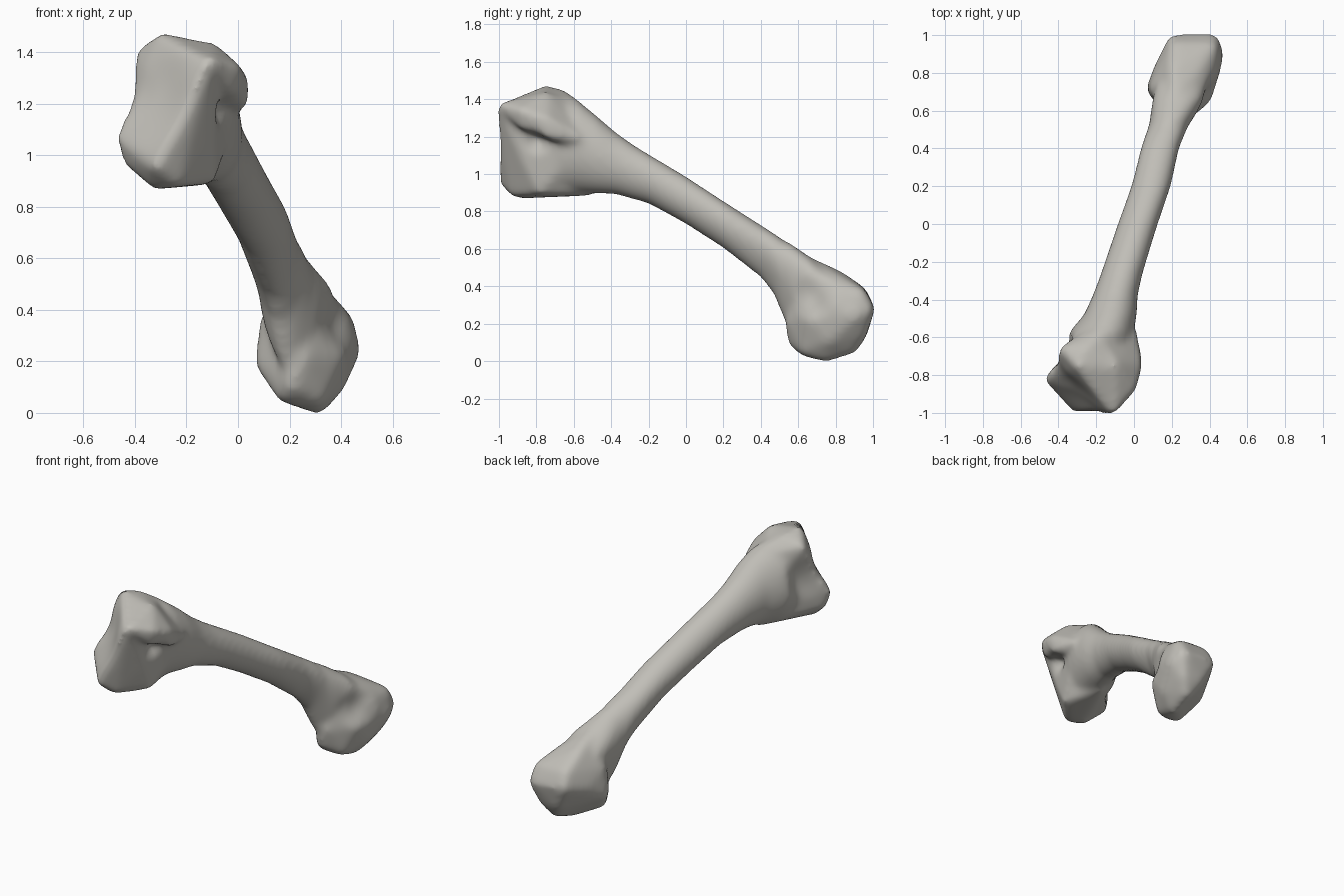
import bpy
import bmesh
import math
from mathutils import Vector

default_cube = bpy.data.objects.get("Cube")
if default_cube:
    bpy.data.objects.remove(default_cube, do_unlink=True)


def add_hull(bm, points, rounding):
    """Add a convex lump spanning the given corners, each rounded off by a small ball."""
    corners = [Vector(point) for point in points]
    middle = sum(corners, Vector()) / len(corners)
    balls = bmesh.new()
    for corner in corners:
        inset = corner + (middle - corner).normalized() * rounding
        ball = bmesh.ops.create_icosphere(balls, subdivisions=2, radius=rounding)
        bmesh.ops.translate(balls, verts=ball["verts"], vec=inset)

    shell = bmesh.new()
    for vertex in balls.verts:
        shell.verts.new(vertex.co)
    balls.free()
    bmesh.ops.convex_hull(shell, input=shell.verts)
    loose = [vertex for vertex in shell.verts if not vertex.link_faces]
    bmesh.ops.delete(shell, geom=loose, context="VERTS")
    bmesh.ops.recalc_face_normals(shell, faces=shell.faces)
    scratch = bpy.data.meshes.new("scratch")
    shell.to_mesh(scratch)
    shell.free()
    bm.from_mesh(scratch)
    bpy.data.meshes.remove(scratch)


def add_loft(bm, sections, sides=24):
    """Add a closed tube of upright rings that narrow to a keel toward the lower end."""
    rings = []
    for x, y, z, half_width, half_height in sections:
        keel = max(0, min(.35, y - .1))
        ring = []
        for index in range(sides):
            angle = math.tau * index / sides
            width = half_width * (1 + keel * math.sin(angle))
            offset = Vector((width * math.cos(angle), 0, half_height * math.sin(angle)))
            ring.append(bm.verts.new(Vector((x, y, z)) + offset))
        rings.append(ring)
    faces = [bm.faces.new(rings[0]), bm.faces.new(rings[-1])]
    for first, second in zip(rings, rings[1:]):
        for index in range(sides):
            following = (index + 1) % sides
            faces.append(bm.faces.new((first[index], first[following],
                                       second[following], second[index])))
    bmesh.ops.recalc_face_normals(bm, faces=faces)


def push_dent(mesh, centre, radius, push):
    """Press a soft hollow into the surface around a centre."""
    centre, push = Vector(centre), Vector(push)
    for vertex in mesh.vertices:
        distance = (vertex.co - centre).length / radius
        if distance < 1:
            vertex.co += push * (1 - distance ** 2) ** 2


def apply_modifier(obj, kind, **settings):
    modifier = obj.modifiers.new(kind.title(), kind)
    for key, value in settings.items():
        setattr(modifier, key, value)
    bpy.ops.object.modifier_apply(modifier=modifier.name)


bm = bmesh.new()

# Shaft: centre, half width and half height of each ring
add_loft(bm, [
    (-.22, -.85, 1.12, .09, .16),
    (-.195, -.68, 1.15, .165, .25),
    (-.175, -.58, 1.145, .175, .25),
    (-.125, -.48, 1.105, .14, .21),
    (-.1, -.38, 1.06, .12, .168),
    (-.07, -.28, 1.01, .112, .146),
    (-.045, -.2, .975, .11, .133),
    (.02, 0, .86, .107, .128),
    (.09, .2, .73, .105, .127),
    (.137, .4, .587, .098, .142),
    (.163, .47, .52, .1, .165),
    (.183, .52, .44, .1, .21),
    (.2, .56, .39, .11, .24),
    (.235, .66, .38, .13, .18),
    (.25, .74, .36, .13, .14),
])

# Upper end: flat joint facet on the front, tapering back into the shaft
add_hull(bm, [
    (-.38, -.66, 1.42), (-.3, -.75, 1.475), (-.11, -1, 1.37),
    (-.21, -.99, 1.1), (-.32, -.99, .94), (-.47, -.83, 1.05),
    (-.44, -.81, .96), (-.33, -.88, .87), (-.1, -.87, 1.05),
    (-.1, -.78, .89), (-.12, -.76, 1.44), (-.16, -.5, .89),
    (-.16, -.56, 1.385), (-.24, -.57, 1.37), (-.24, -.93, .88),
    (-.25, -.65, 1.45), (-.03, -.6, 1.09),
], rounding=.025)

# Upper end: side knob that overhangs the notch
add_hull(bm, [
    (-.11, -1, 1.37), (0, -.89, 1.34), (.045, -.75, 1.29),
    (.035, -.72, 1.19), (-.03, -.9, 1.26), (-.11, -.75, 1.44),
    (-.2, -.58, 1.38), (-.2, -.8, 1.25), (0, -.55, 1.18),
    (-.08, -.48, 1.12),
], rounding=.025)

# Lower end: rounded condyle
add_hull(bm, [
    (.2, .55, .09), (.23, .53, .2), (.17, .6, .05), (.3, .62, .03),
    (.31, .74, -.005), (.33, .9, .04), (.28, .965, .13), (.39, .955, .13),
    (.2, 1, .3), (.435, 1, .28), (.21, .96, .385), (.43, .955, .37),
    (.465, .93, .24), (.2, .82, .48), (.35, .82, .46), (.43, .74, .36),
    (.33, .64, .48), (.07, .7, .18), (.09, .7, .37), (.12, .87, .27),
    (.4, .76, .08), (.4, .64, .22), (.21, .64, .55),
], rounding=.05)

bone_mesh = bpy.data.meshes.new("bone")
bm.to_mesh(bone_mesh)
bm.free()
bone = bpy.data.objects.new("long_bone", bone_mesh)
bpy.context.collection.objects.link(bone)
bpy.ops.object.select_all(action="DESELECT")
bone.select_set(True)
bpy.context.view_layer.objects.active = bone

# Fuse the parts into one skin
apply_modifier(bone, "REMESH", mode="VOXEL", voxel_size=.015)
apply_modifier(bone, "SMOOTH", factor=.5, iterations=8)

# Hollows: notch under the knob, joint facet, back of the flare, condyle side
push_dent(bone.data, (-.04, -.8, 1.18), .09, (-.04, .01, 0))
push_dent(bone.data, (-.3, -.87, 1.2), .22, (.02, .02, 0))
push_dent(bone.data, (-.38, -.7, 1.2), .18, (.03, 0, -.01))
push_dent(bone.data, (.4, .68, .34), .14, (-.035, .01, 0))

apply_modifier(bone, "SMOOTH", factor=.5, iterations=14)

# Bone colour
material = bpy.data.materials.new("bone grey")
material.use_nodes = True
colour = (.53, .515, .475, 1)
material.diffuse_color = colour
material.node_tree.nodes["Principled BSDF"].inputs["Base Color"].default_value = colour
bone.data.materials.append(material)
bpy.ops.object.shade_smooth()
